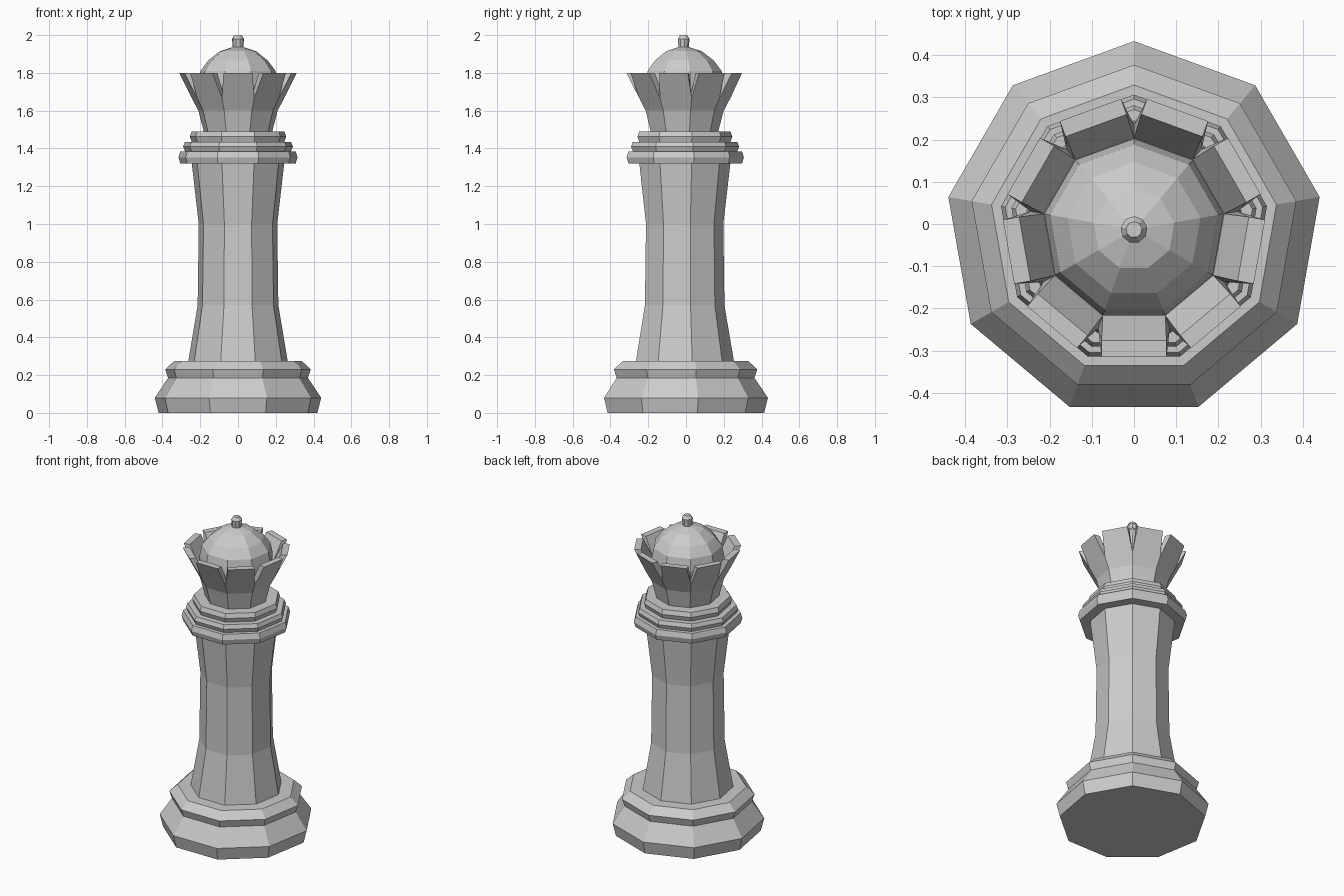
import bpy
from math import sin, cos, tan, radians

if "Cube" in bpy.data.objects:
    bpy.data.objects.remove(bpy.data.objects["Cube"])

N = 9            # sides of every turned part
CY = -0.0135     # axis offset that centres the nine-sided base
STEP = 360 / N
TAN = tan(radians(STEP / 2))


def add_object(name, verts, faces):
    mesh = bpy.data.meshes.new(name)
    mesh.from_pydata(verts, [], faces)
    mesh.update()
    obj = bpy.data.objects.new(name, mesh)
    bpy.context.collection.objects.link(obj)
    return obj


def polar(r, deg, z):
    a = radians(deg)
    return (r * cos(a), r * sin(a) + CY, z)


def turned(name, profile):
    """Nine-sided lathe of (radius, z) points, capped at both ends."""
    verts = [polar(r, 90 + STEP * k, z) for r, z in profile for k in range(N)]
    faces = [list(range(N))[::-1]]
    for i in range(len(profile) - 1):
        a, b = i * N, (i + 1) * N
        for k in range(N):
            n = (k + 1) % N
            faces.append([a + k, a + n, b + n, b + k])
    last = (len(profile) - 1) * N
    faces.append(list(range(last, last + N)))
    return add_object(name, verts, faces)


# Stepped base
turned("base", [(0.427, 0), (0.447, 0.08), (0.376, 0.185), (0.391, 0.23), (0.343, 0.275)])

# Waisted shaft
turned("shaft", [(0.268, 0.27), (0.217, 0.57), (0.211, 1.0), (0.249, 1.325)])

# Three stacked collar rings
for label, r, z0, z1 in (("lower", 0.320, 1.32, 1.385),
                         ("middle", 0.295, 1.385, 1.435),
                         ("upper", 0.259, 1.435, 1.49)):
    turned(label + "_collar", [(r - 0.01, z0), (r, (z0 + z1) / 2), (r - 0.01, z1)])


# Flared crown, notched in a V at each corner
def crown():
    rings = [(0.183, 1.485), (0.213, 1.60), (0.249, 1.667), (0.217, 1.68)]
    verts = [polar(r, 90 + STEP * k, z) for r, z in rings for k in range(N)]
    faces = [list(range(N))[::-1], list(range(3 * N, 4 * N))]
    half, top = 0.077, 1.80
    for k in range(N):
        n = (k + 1) % N
        mid = radians(90 + STEP * (k + 0.5))
        tip = len(verts)
        # outer pair then inner pair of rim corners
        for apothem in (0.302, 0.263):
            for s in (-half, half):
                verts.append((apothem * cos(mid) - s * sin(mid),
                              apothem * sin(mid) + s * cos(mid) + CY, top))
        o0, o1, i0, i1 = range(tip, tip + 4)
        v0, v1, w0, w1 = 2 * N + k, 2 * N + n, 3 * N + k, 3 * N + n
        faces += [[k, n, N + n, N + k],            # neck
                  [N + k, N + n, v1, o1, o0, v0],  # outer panel
                  [w0, i0, i1, w1],                # inner panel
                  [o0, o1, i1, i0],                # rim
                  [v0, o0, i0, w0],                # notch sides
                  [v1, w1, i1, o1]]
    return add_object("crown", verts, faces)


crown()

# Dome and finial
turned("dome", [(0.215, 1.67), (0.216, 1.74), (0.202, 1.81), (0.16, 1.866),
                (0.097, 1.915), (0.03, 1.936)])
turned("finial", [(0.027, 1.92), (0.032, 1.98), (0.019, 2.0)])
